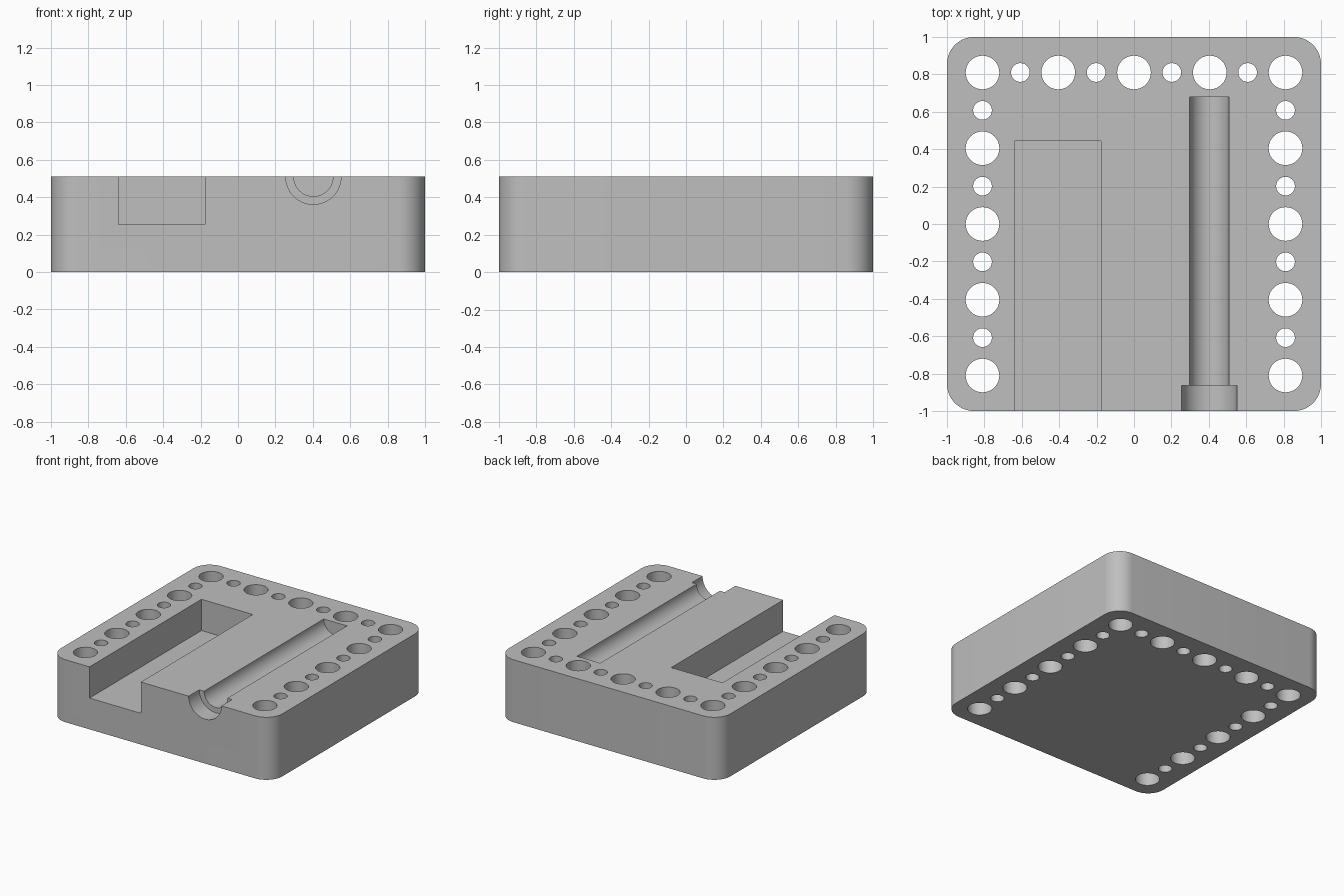
import bpy, bmesh, math

if "Cube" in bpy.data.objects:
    bpy.data.objects.remove(bpy.data.objects["Cube"])

H = 0.51          # block height
R = 0.145         # corner radius
PITCH = 0.405     # spacing of the large holes

grey = bpy.data.materials.new("light grey")
grey.diffuse_color = (0.52, 0.52, 0.52, 1)
grey.use_nodes = True
grey.node_tree.nodes["Principled BSDF"].inputs["Base Color"].default_value = grey.diffuse_color


def prism(name, points, vec):
    """Extrude a closed profile of 3D points along vec."""
    bm = bmesh.new()
    face = bm.faces.new([bm.verts.new(p) for p in points])
    ext = bmesh.ops.extrude_face_region(bm, geom=[face])["geom"]
    bmesh.ops.translate(bm, vec=vec, verts=[v for v in ext if isinstance(v, bmesh.types.BMVert)])
    bmesh.ops.recalc_face_normals(bm, faces=bm.faces)
    mesh = bpy.data.meshes.new(name)
    bm.to_mesh(mesh)
    bm.free()
    mesh.materials.append(grey)
    obj = bpy.data.objects.new(name, mesh)
    bpy.context.collection.objects.link(obj)
    return obj


def arc(r, start, end, n):
    return [(r * math.cos(a), r * math.sin(a))
            for a in (math.radians(start + (end - start) * i / n) for i in range(n + 1))]


# Rounded square block
outline = []
for k, (sx, sy) in enumerate([(1, 1), (-1, 1), (-1, -1), (1, -1)]):
    outline += [(sx * (1 - R) + x, sy * (1 - R) + y, 0) for x, y in arc(R, 90 * k, 90 * k + 90, 12)]
block = prism("block", outline, (0, 0, H))


def cut(cutter):
    """Subtract a cutter from the block, then remove it."""
    mod = block.modifiers.new("cut", 'BOOLEAN')
    mod.operation = 'DIFFERENCE'
    mod.solver = 'EXACT'
    mod.object = cutter
    bpy.context.view_layer.objects.active = block
    bpy.ops.object.modifier_apply(modifier=mod.name)
    bpy.data.objects.remove(cutter)


def cut_hole(x, y, r):
    cut(prism("hole_cutter", [(x + a, y + b, -0.1) for a, b in arc(r, 0, 360, 40)[:-1]], (0, 0, H + 0.2)))


def cut_trough(x, r, y_end):
    """Round-bottomed groove open to the front and top."""
    profile = [(x + a, -1.1, H + b) for a, b in arc(r, 180, 360, 32)]
    profile += [(x + r, -1.1, H + 0.1), (x - r, -1.1, H + 0.1)]
    cut(prism("trough_cutter", profile, (0, y_end + 1.1, 0)))


# Alternating large and small through holes along the back and both sides
for i in range(-4, 5):
    t = i * PITCH / 2
    r = 0.09 if i % 2 == 0 else 0.05
    for side in (-1, 1):
        cut_hole(side * 2 * PITCH, t, r)
    if abs(i) < 4:
        cut_hole(t, 2 * PITCH, r)

# Rectangular slot open to the front
cut(prism("slot_cutter", [(-0.64, -1.1, 0.255), (-0.177, -1.1, 0.255),
                          (-0.177, -1.1, H + 0.1), (-0.64, -1.1, H + 0.1)], (0, 1.543, 0)))

# Long rod groove and its wider front seat
cut_trough(0.403, 0.105, 0.68)
cut_trough(0.403, 0.148, -0.863)

# Smooth curved walls, sharp edges
bpy.ops.object.select_all(action='DESELECT')
block.select_set(True)
bpy.context.view_layer.objects.active = block
bpy.ops.object.shade_smooth_by_angle(angle=math.radians(30))
